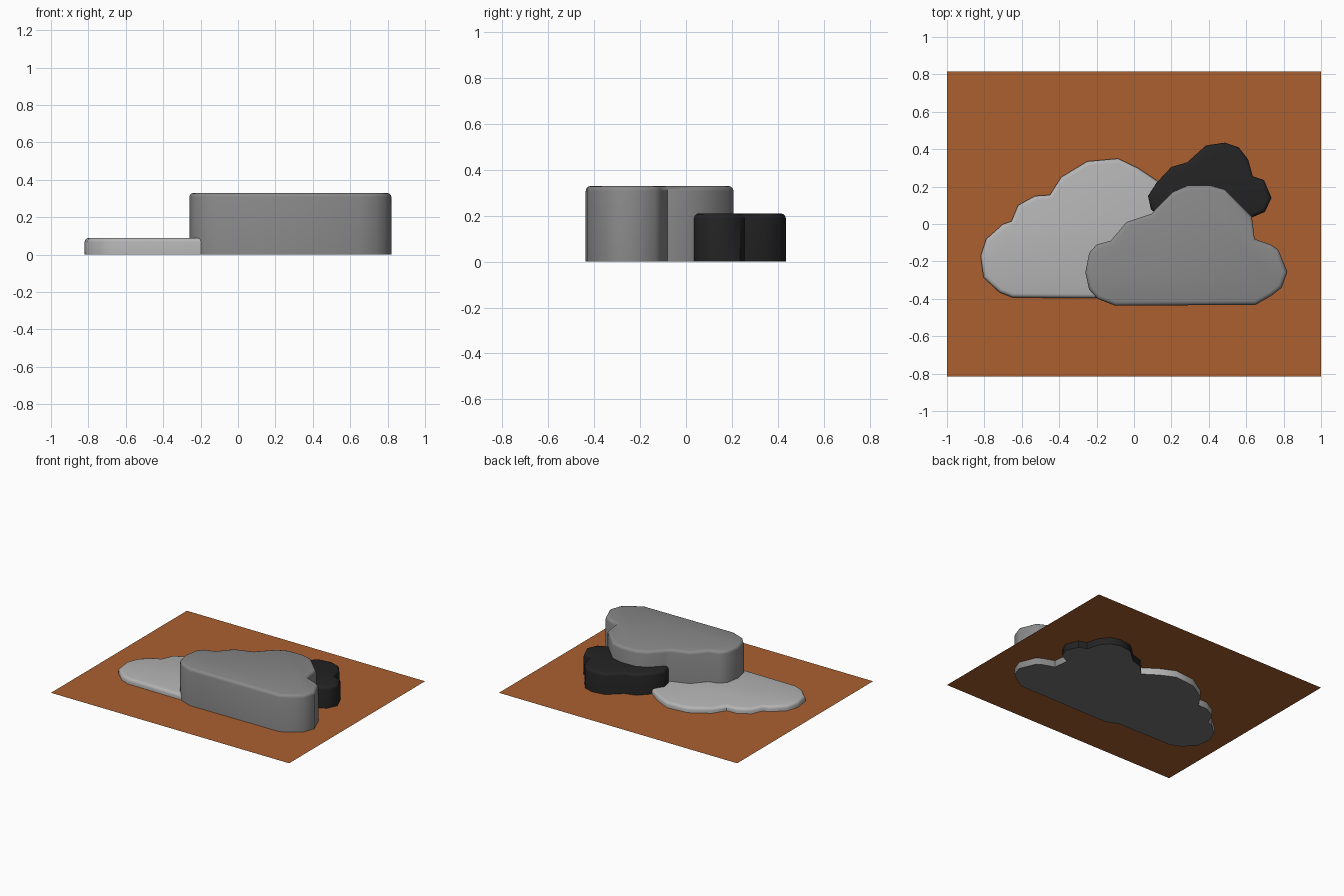
import bpy, bmesh, math

if "Cube" in bpy.data.objects:
    bpy.data.objects.remove(bpy.data.objects["Cube"])


def material(name, colour):
    m = bpy.data.materials.new(name)
    m.diffuse_color = (*colour, 1)
    m.use_nodes = True
    m.node_tree.nodes["Principled BSDF"].inputs["Base Color"].default_value = m.diffuse_color
    return m


under = material("underside_grey", (0.18, 0.18, 0.18))


def cloud(name, outline, height, colour, edge=0.022):
    """Extruded outline with a softly rounded top rim."""
    bm = bmesh.new()
    base = bm.faces.new([bm.verts.new((x, y, 0)) for x, y in outline])
    base.normal_update()
    res = bmesh.ops.extrude_face_region(bm, geom=[base], use_keep_orig=True)
    top = [v for v in res["geom"] if isinstance(v, bmesh.types.BMVert)]
    bmesh.ops.translate(bm, verts=top, vec=(0, 0, height))
    bmesh.ops.recalc_face_normals(bm, faces=bm.faces[:])
    rim = [e for e in bm.edges if all(v.co.z > height - 1e-5 for v in e.verts)]
    bmesh.ops.bevel(bm, geom=rim, offset=edge, segments=3, profile=0.5,
                    affect='EDGES', clamp_overlap=True)
    bm.normal_update()
    for f in bm.faces:
        f.material_index = 1 if f.normal.z < -0.9 else 0
    me = bpy.data.meshes.new(name)
    bm.to_mesh(me)
    bm.free()
    me.materials.append(material(name + "_grey", (colour,) * 3))
    me.materials.append(under)
    ob = bpy.data.objects.new(name, me)
    bpy.context.collection.objects.link(ob)
    bpy.ops.object.select_all(action='DESELECT')
    ob.select_set(True)
    bpy.context.view_layer.objects.active = ob
    bpy.ops.object.shade_smooth_by_angle(angle=math.radians(48))
    return ob


# Thin backing sheet, crossing the clouds just above their undersides
bpy.ops.mesh.primitive_plane_add(size=2, location=(0, 0, 0.05))
sheet = bpy.context.object
sheet.name = "backing_sheet"
sheet.scale.y = 0.815
sheet.data.materials.append(material("orange_brown", (0.41, 0.115, 0.03)))

# Tall middle-grey cloud
cloud("front_cloud", [
    (-.10, -.437), (.65, -.432), (.74, -.38), (.79, -.34), (.82, -.255),
    (.77, -.135), (.73, -.11), (.645, -.08), (.63, .04), (.485, .185),
    (.405, .207), (.285, .205), (.205, .17), (.12, .085), (.095, .055),
    (-.04, .01), (-.125, -.09), (-.2, -.11), (-.24, -.155), (-.26, -.26),
    (-.24, -.35), (-.195, -.4)], 0.33, 0.25)

# Low pale cloud, running on beneath the tall one
cloud("low_cloud", [
    (-.65, -.393), (.2, -.4), (.3, -.35), (.36, -.2), (.3, -.06), (.2, .05),
    (.17, .18), (.125, .23), (.02, .3), (-.085, .35), (-.25, .335),
    (-.39, .25), (-.45, .155), (-.53, .15), (-.62, .1), (-.655, .015),
    (-.7, 0), (-.79, -.08), (-.82, -.17), (-.805, -.285), (-.72, -.365)],
    0.09, 0.46)

# Dark cloud behind
cloud("dark_cloud", [
    (.14, .035), (.63, .035), (.7, .065), (.735, .14), (.695, .235),
    (.635, .255), (.61, .345), (.56, .41), (.485, .435), (.385, .42),
    (.285, .33), (.2, .305), (.12, .22), (.075, .15), (.09, .08)],
    0.21, 0.017)
